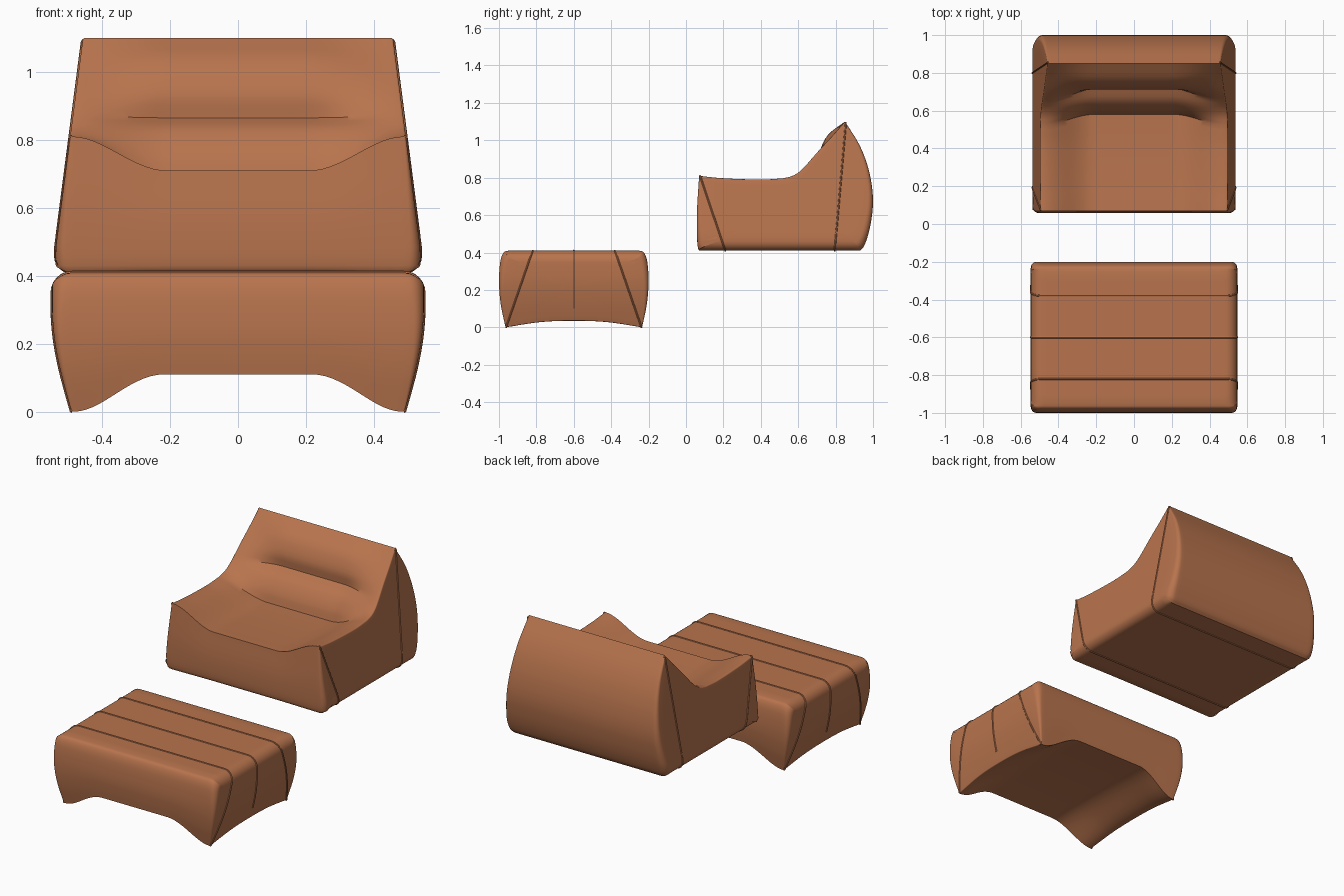
import bpy, bmesh, math
from mathutils import Vector

cube = bpy.data.objects.get("Cube")
if cube:
    bpy.data.objects.remove(cube)

leather = bpy.data.materials.new("tan_leather")
leather.use_nodes = True
tan = (0.48, 0.175, 0.075, 1)
leather.diffuse_color = tan
bsdf = leather.node_tree.nodes["Principled BSDF"]
bsdf.inputs["Base Color"].default_value = tan
bsdf.inputs["Roughness"].default_value = 0.6


def spline(points, n):
    """Sample a smooth curve through the points, leaving out the last one."""
    p = [Vector(q) for q in points]
    p = [2 * p[0] - p[1]] + p + [2 * p[-1] - p[-2]]
    out = []
    for i in range(n):
        s = i / n * (len(points) - 1)
        k, t = int(s), s % 1
        a, b, c, d = p[k:k + 4]
        out.append(0.5 * (2 * b + (c - a) * t + (2 * a - 5 * b + 4 * c - d) * t ** 2
                          + (3 * b - a - 3 * c + d) * t ** 3))
    return out


def smoothstep(a, b, x):
    t = max(0, min(1, (x - a) / (b - a)))
    return t * t * (3 - 2 * t)


def cushion(segments, half_width, middle):
    """Loft a side profile into a centre profile, round the rim and cap the ends.
    Each segment is (side points, centre points, samples, start radius, end radius)."""
    side, centre, radius = [], [], []
    for s, c, n, r0, r1 in segments:
        side += spline(s, n)
        centre += spline(c or s, n)
        radius += [r0 + (r1 - r0) * i / n for i in range(n)]
    count = len(side)
    normals = []
    for i in range(count):
        before = (side[i] - side[i - 1]).normalized()
        after = (side[(i + 1) % count] - side[i]).normalized()
        t = (before + after).normalized()
        normals.append(Vector((-t.y, t.x)))

    rings = []
    # Seat width, from the middle to the rim
    for j in range(25):
        u = j / 24
        w = smoothstep(0.42, 1, u)
        ring = []
        for s, c, r in zip(side, centre, radius):
            p = c.lerp(s, w)
            ring.append((u * (half_width(p.y) - r), p.x, p.y))
        rings.append(ring)
    # Rounded rim
    for j in range(1, 7):
        a = j / 6 * math.pi / 2
        ring = []
        for s, n, r in zip(side, normals, radius):
            p = s - n * r * (1 - math.cos(a))
            ring.append((half_width(p.y) - r + r * math.sin(a), p.x, p.y))
        rings.append(ring)
    # Side panel
    rim = [Vector(v[1:]) for v in rings[-1]]
    mid = Vector(middle)
    for f in (0.85, 0.65, 0.45, 0.25, 0.1):
        pts = [mid.lerp(p, f) for p in rim]
        rings.append([(half_width(p.y), p.x, p.y) for p in pts])

    bm = bmesh.new()
    grid = [[bm.verts.new(v) for v in ring] for ring in rings]
    for a, b in zip(grid, grid[1:]):
        for i in range(count):
            k = (i + 1) % count
            bm.faces.new((a[i], a[k], b[k], b[i]))
    tip = bm.verts.new((half_width(mid.y), mid.x, mid.y))
    for i in range(count):
        bm.faces.new((grid[-1][i], grid[-1][(i + 1) % count], tip))
    bmesh.ops.mirror(bm, geom=bm.verts[:] + bm.edges[:] + bm.faces[:],
                     axis='X', merge_dist=0.0001)
    bmesh.ops.remove_doubles(bm, verts=bm.verts[:], dist=0.0001)
    bmesh.ops.recalc_face_normals(bm, faces=bm.faces[:])
    return bm


def add_object(name, bm):
    mesh = bpy.data.meshes.new(name)
    bm.to_mesh(mesh)
    obj = bpy.data.objects.new(name, mesh)
    bpy.context.collection.objects.link(obj)
    mesh.materials.append(leather)
    bpy.ops.object.select_all(action='DESELECT')
    obj.select_set(True)
    bpy.context.view_layer.objects.active = obj
    return obj


def seam(name, body, top, bottom, keep):
    """Piping where a slanted plane, seen from the side, meets the surface."""
    bm = body.copy()
    d = Vector(top) - Vector(bottom)
    cut = bmesh.ops.bisect_plane(bm, geom=bm.verts[:] + bm.edges[:] + bm.faces[:],
                                 dist=0.00001, plane_co=(0, *top), plane_no=(0, d.y, -d.x))
    line = {e for e in cut["geom_cut"] if isinstance(e, bmesh.types.BMEdge)
            and all(keep(v.co) for v in e.verts)}
    bmesh.ops.delete(bm, geom=[e for e in bm.edges if e not in line], context='EDGES')
    bmesh.ops.delete(bm, geom=[v for v in bm.verts if not v.link_edges], context='VERTS')
    add_object(name, bm)
    bm.free()
    bpy.ops.object.convert(target='CURVE')
    curve = bpy.context.object.data
    curve.dimensions = '3D'
    curve.bevel_depth = 0.005
    curve.bevel_resolution = 2
    if not curve.materials:
        curve.materials.append(leather)


def finish(name, bm):
    add_object(name, bm)
    bpy.ops.object.shade_smooth_by_angle(angle=math.radians(38))
    bm.free()


# Lounge chair
def chair_width(z):
    return min(0.537, 0.537 - 0.13 * (z - 0.48))


front = [(0.085, 0.41), (0.063, 0.43), (0.058, 0.6), (0.07, 0.81)]
front_mid = [(0.085, 0.41), (0.063, 0.43), (0.058, 0.56), (0.07, 0.71)]
arm = [(0.07, 0.81), (0.2, 0.797), (0.4, 0.79), (0.52, 0.797)]
seat_mid = [(0.07, 0.71), (0.25, 0.7), (0.42, 0.695), (0.58, 0.695)]
lumbar = [(0.52, 0.797), (0.57, 0.81), (0.61, 0.835), (0.645, 0.87)]
lumbar_mid = [(0.58, 0.695), (0.6, 0.76), (0.65, 0.83), (0.715, 0.865)]
head = [(0.645, 0.87), (0.71, 0.945), (0.78, 1.02), (0.85, 1.1)]
head_mid = [(0.715, 0.865), (0.715, 0.94), (0.76, 1.03), (0.85, 1.1)]
back = [(0.85, 1.1), (0.93, 0.97), (0.98, 0.83), (1.0, 0.68), (0.985, 0.54),
        (0.955, 0.44), (0.93, 0.41)]
chair = cushion([
    (front, front_mid, 15, 0.05, 0.006),
    (arm, seat_mid, 14, 0.006, 0.006),
    (lumbar, lumbar_mid, 10, 0.006, 0.006),
    (head, head_mid, 12, 0.006, 0.006),
    (back, None, 24, 0.006, 0.05),
    ([(0.93, 0.41), (0.085, 0.41)], None, 16, 0.05, 0.05),
], chair_width, (0.6, 0.62))


def chair_seam(co):
    return co.z < 0.43 or abs(co.x) > chair_width(co.z) - 0.025


seam("chair_front_seam", chair, (0.075, 0.81), (0.21, 0.41), chair_seam)
seam("chair_back_seam", chair, (0.855, 1.1), (0.795, 0.41), chair_seam)
finish("lounge_chair", chair)


# Footstool
def stool_width(z):
    return 0.49 + 0.057 * math.sin(max(0, min(1, z / 0.31)) * math.pi / 2)


def flip(points):
    return [(-1.2 - y, z) for y, z in reversed(points)]


end = [(-0.965, 0), (-0.99, 0.12), (-1.0, 0.24), (-0.993, 0.35), (-0.975, 0.4), (-0.95, 0.41)]
end_mid = [(-0.985, 0.11), (-0.994, 0.17), (-1.0, 0.25)] + end[3:]
under = [(-0.235, 0), (-0.42, 0.028), (-0.6, 0.035), (-0.78, 0.028), (-0.965, 0)]
under_mid = [(-0.215, 0.11), (-0.42, 0.122), (-0.6, 0.125), (-0.78, 0.122), (-0.985, 0.11)]
stool = cushion([
    (end, end_mid, 20, 0.004, 0.06),
    ([(-0.95, 0.41), (-0.25, 0.41)], None, 14, 0.06, 0.06),
    (flip(end), flip(end_mid), 20, 0.06, 0.004),
    (under, under_mid, 20, 0.004, 0.004),
], stool_width, (-0.6, 0.22))


def stool_seam(co):
    return co.z > 0.39 or abs(co.x) > 0.488


seam("footstool_front_seam", stool, (-0.82, 0.41), (-0.962, 0), stool_seam)
seam("footstool_back_seam", stool, (-0.38, 0.41), (-0.238, 0), stool_seam)
seam("footstool_middle_seam", stool, (-0.6, 0.41), (-0.6, 0),
     lambda co: stool_seam(co) and co.z > 0.09)
finish("footstool", stool)
